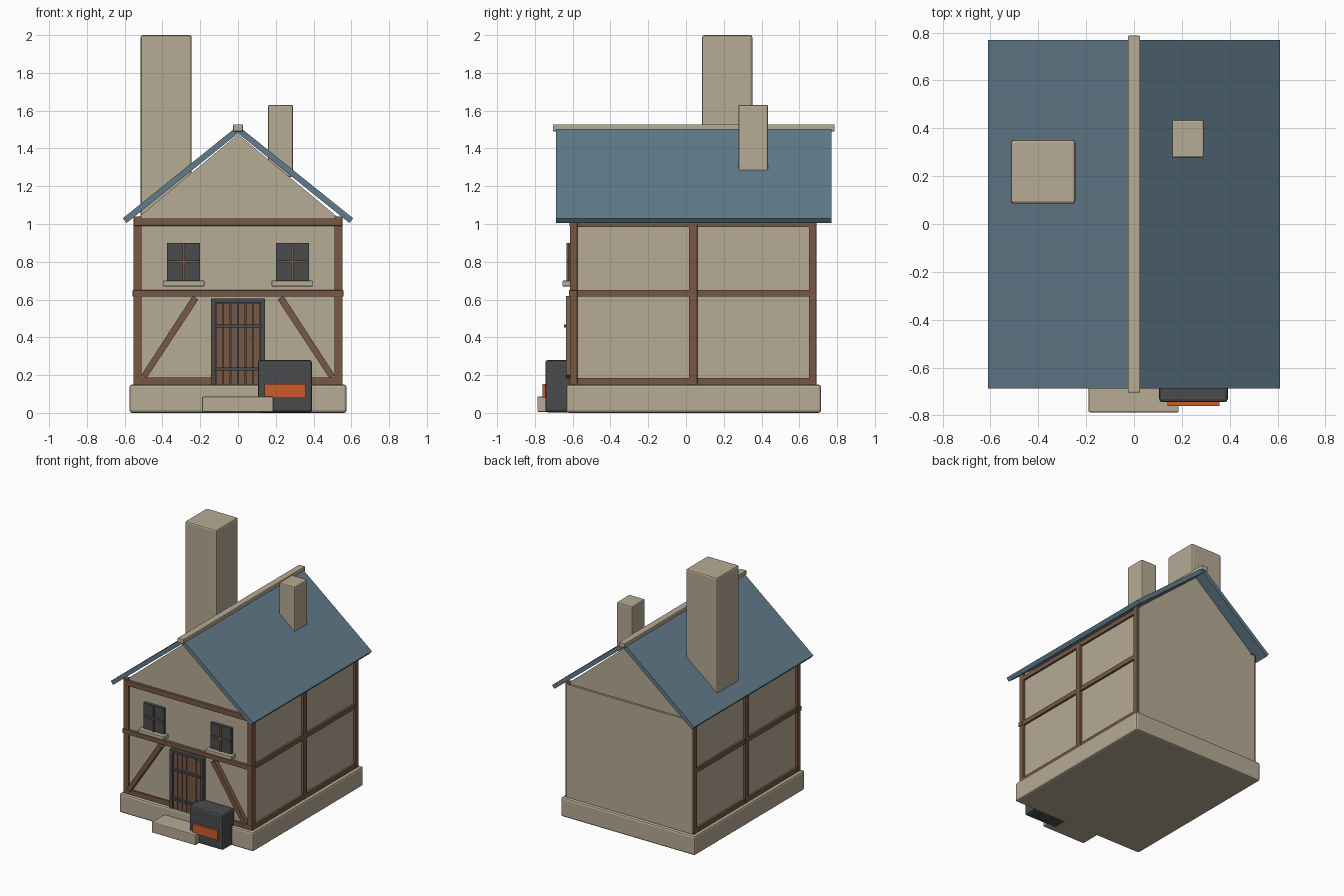
import bpy, bmesh, math
from mathutils import Vector

if "Cube" in bpy.data.objects:
    bpy.data.objects.remove(bpy.data.objects["Cube"])


def material(name, rgb):
    m = bpy.data.materials.new(name)
    m.diffuse_color = (*rgb, 1)
    m.use_nodes = True
    m.node_tree.nodes["Principled BSDF"].inputs["Base Color"].default_value = m.diffuse_color
    return m


STONE = material("warm_stone", (0.47, 0.405, 0.30))
TIMBER = material("brown_timber", (0.185, 0.098, 0.058))
SLATE = material("blue_slate", (0.122, 0.20, 0.26))
IRON = material("dark_iron", (0.065, 0.07, 0.073))
EMBER = material("orange_ember", (0.60, 0.105, 0.024))


def finish(name, bm, mat, bevel=0.0):
    bmesh.ops.recalc_face_normals(bm, faces=bm.faces)
    me = bpy.data.meshes.new(name)
    bm.to_mesh(me)
    bm.free()
    me.materials.append(mat)
    ob = bpy.data.objects.new(name, me)
    bpy.context.collection.objects.link(ob)
    if bevel:
        mod = ob.modifiers.new("soft_edges", 'BEVEL')
        mod.width = bevel
        mod.segments = 2
    return ob


def box(name, x, y, z, mat, bevel=0.0):
    """Box from (min, max) ranges."""
    bm = bmesh.new()
    bmesh.ops.create_cube(bm, size=1)
    for v in bm.verts:
        v.co = Vector([r[0] if c < 0 else r[1] for c, r in zip(v.co, (x, y, z))])
    return finish(name, bm, mat, bevel)


def prism(name, profile, y, mat):
    """Extrude an x-z profile along y."""
    bm = bmesh.new()
    face = bm.faces.new([bm.verts.new((px, y[0], pz)) for px, pz in profile])
    ext = bmesh.ops.extrude_face_region(bm, geom=[face])
    for v in ext["geom"]:
        if isinstance(v, bmesh.types.BMVert):
            v.co.y = y[1]
    return finish(name, bm, mat)


def mirrored(s, a, b):
    return (a, b) if s > 0 else (-b, -a)


# Stone base, walls and gable
box("plinth", (-0.575, 0.575), (-0.635, 0.715), (0, 0.15), STONE, 0.014)
box("walls", (-0.535, 0.535), (-0.60, 0.692), (0.14, 1.025), STONE)
prism("gable", [(-0.535, 1.03), (0.535, 1.03), (0, 1.475)], (-0.60, 0.685), STONE)

# Front cross beams
box("front_middle_beam", (-0.558, 0.558), (-0.62, -0.58), (0.615, 0.65), TIMBER, 0.003)
box("front_top_beam", (-0.552, 0.552), (-0.618, -0.58), (0.99, 1.03), TIMBER, 0.003)

for s, side in ((-1, "left"), (1, "right")):
    # Corner and middle posts
    for label, y, top in (("front", (-0.615, -0.575), 1.04),
                          ("middle", (0.015, 0.06), 1.0),
                          ("back", (0.65, 0.69), 1.04)):
        box(f"{side}_{label}_post", mirrored(s, 0.51, 0.553), y, (0.15, top), TIMBER, 0.003)
    # Side rails
    for label, z in (("sill", (0.15, 0.185)), ("middle", (0.615, 0.65)), ("top", (0.985, 1.02))):
        box(f"{side}_{label}_rail", mirrored(s, 0.52, 0.55), (-0.6, 0.685), z, TIMBER)
    # Front sill beam and diagonal brace
    box(f"{side}_front_sill", mirrored(s, 0.14, 0.51), (-0.612, -0.58), (0.15, 0.187), TIMBER)
    prism(f"{side}_brace", [(s * px, pz) for px, pz in
          ((0.512, 0.20), (0.485, 0.182), (0.21, 0.60), (0.24, 0.62))], (-0.635, -0.59), TIMBER)

    # Window with brown glazing bars and stone ledge
    cx = s * 0.288
    box(f"{side}_window", (cx - 0.088, cx + 0.088), (-0.622, -0.59), (0.70, 0.90), IRON)
    box(f"{side}_window_upright_bar", (cx - 0.007, cx + 0.007), (-0.632, -0.61), (0.70, 0.90), TIMBER)
    box(f"{side}_window_cross_bar", (cx - 0.078, cx + 0.078), (-0.63, -0.61), (0.793, 0.807), TIMBER)
    box(f"{side}_window_ledge", (cx - 0.11, cx + 0.11), (-0.655, -0.59), (0.67, 0.70), STONE, 0.004)

    # Roof slope
    prism(f"{side}_roof", [(s * px, pz) for px, pz in
          ((0, 1.52), (0.61, 1.03), (0.59, 1.005), (0, 1.48))], (-0.688, 0.77), SLATE)
    # Door jamb
    box(f"{side}_door_jamb", mirrored(s, 0.118, 0.142), (-0.634, -0.59), (0.15, 0.605), IRON)

# Ridge cap and chimneys
box("ridge_cap", (-0.026, 0.026), (-0.705, 0.787), (1.49, 1.527), STONE, 0.005)
box("large_chimney", (-0.515, -0.245), (0.085, 0.352), (1.04, 2.0), STONE, 0.012)
box("small_chimney", (0.158, 0.292), (0.277, 0.435), (1.25, 1.63), STONE, 0.008)

# Plank door
box("door_lintel", (-0.142, 0.142), (-0.634, -0.59), (0.585, 0.605), IRON)
box("door_backing", (-0.12, 0.12), (-0.612, -0.59), (0.15, 0.59), IRON)
for i in range(6):
    x0 = -0.118 + i * 0.0393
    box(f"door_plank_{i + 1}", (x0 + 0.002, x0 + 0.0375), (-0.626, -0.6), (0.15, 0.583), TIMBER)
for label, z in (("lower", 0.233), ("upper", 0.46)):
    box(f"{label}_door_strap", (-0.125, 0.125), (-0.645, -0.62), (z - 0.008, z + 0.008), IRON)

# Doorstep and forge
box("doorstep", (-0.19, 0.187), (-0.787, -0.62), (0.005, 0.087), STONE, 0.006)
box("forge", (0.105, 0.392), (-0.745, -0.60), (0.003, 0.28), IRON, 0.014)
box("forge_embers", (0.14, 0.357), (-0.76, -0.73), (0.08, 0.153), EMBER)
